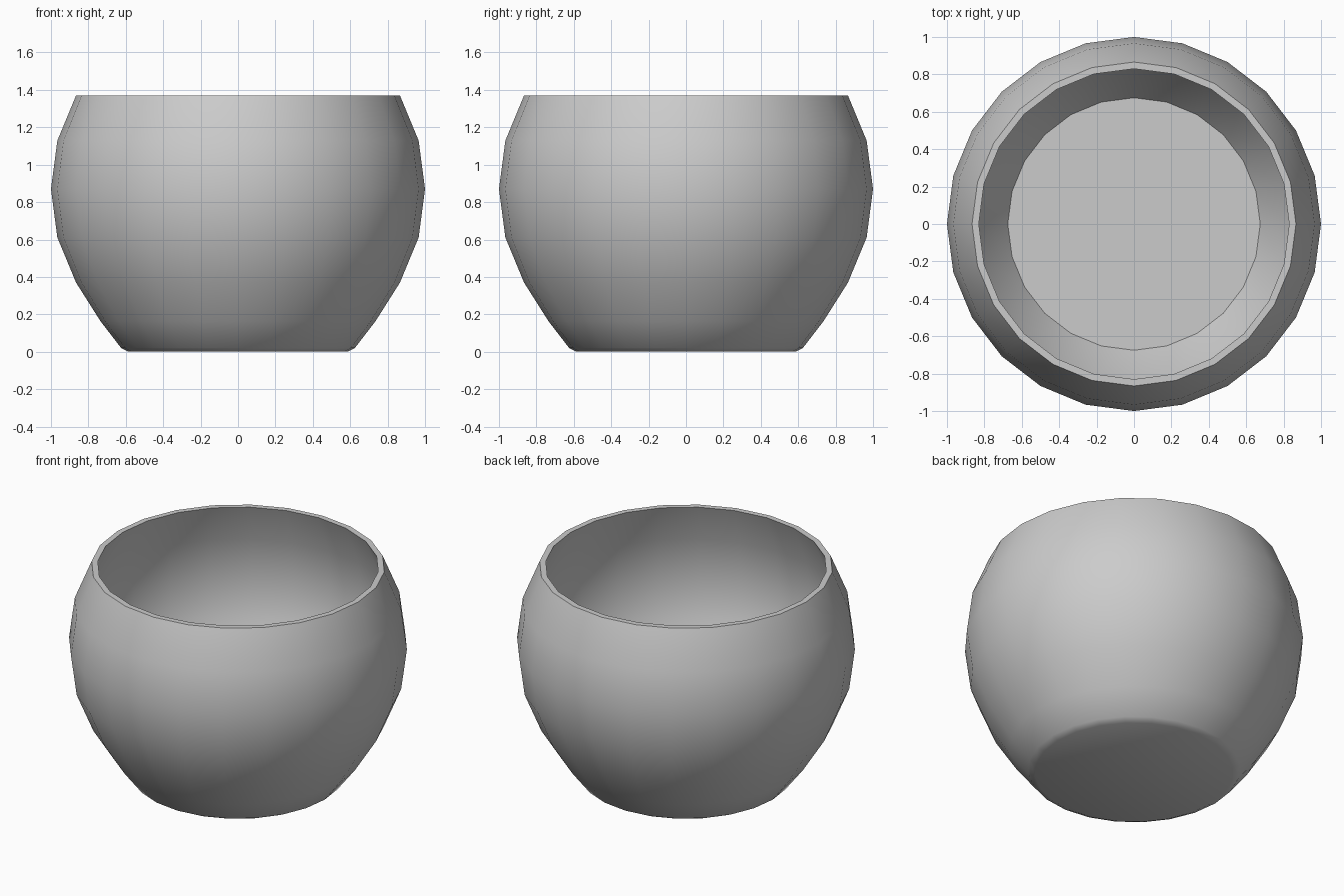
import bpy
import bmesh
import math

if "Cube" in bpy.data.objects:
    bpy.data.objects.remove(bpy.data.objects["Cube"], do_unlink=True)

SIDES = 24
CENTRE = 0.87


def make_material(name, colour):
    mat = bpy.data.materials.new(name)
    mat.use_nodes = True
    mat.diffuse_color = colour
    mat.node_tree.nodes["Principled BSDF"].inputs["Base Color"].default_value = colour
    return mat


def arc(radius, start, stop):
    """Radius and height points on a sphere, every 15 degrees of latitude."""
    step = 15 if stop > start else -15
    return [(radius * math.cos(math.radians(a)), CENTRE + radius * math.sin(math.radians(a)))
            for a in range(start, stop + step, step)]


def lathe(name, profile, mat):
    """Spin a profile around z and close both ends with flat faces."""
    bm = bmesh.new()
    rings = []
    for r, z in profile:
        rings.append([bm.verts.new((r * math.cos(math.tau * i / SIDES),
                                    r * math.sin(math.tau * i / SIDES), z))
                      for i in range(SIDES)])
    for low, high in zip(rings, rings[1:]):
        for i in range(SIDES):
            j = (i + 1) % SIDES
            bm.faces.new((low[i], low[j], high[j], high[i]))
    bm.faces.new(rings[0][::-1])
    bm.faces.new(rings[-1])
    bmesh.ops.recalc_face_normals(bm, faces=bm.faces)
    mesh = bpy.data.meshes.new(name)
    bm.to_mesh(mesh)
    bm.free()
    mesh.materials.append(mat)
    obj = bpy.data.objects.new(name, mesh)
    bpy.context.collection.objects.link(obj)
    bpy.ops.object.select_all(action='DESELECT')
    obj.select_set(True)
    bpy.context.view_layer.objects.active = obj
    bpy.ops.object.shade_smooth_by_angle(angle=math.radians(40))
    return obj


grey = make_material("plain grey", (0.6, 0.6, 0.6, 1))

# Foot with a soft edge, then the round outer wall up to the rim
foot = [(0.585, 0), (0.625, 0.02), (0.735, 0.163)]
outer_wall = arc(1.0, -30, 30)

# Flat rim, inner wall following the outer one, and the inside floor
rim_inner = [(0.83, outer_wall[-1][1])]
inner_wall = arc(0.96, 15, -15) + [(0.82, 0.39)]
floor = [(0.675, 0.18)]

lathe("round_bowl", foot + outer_wall + rim_inner + inner_wall + floor, grey)
